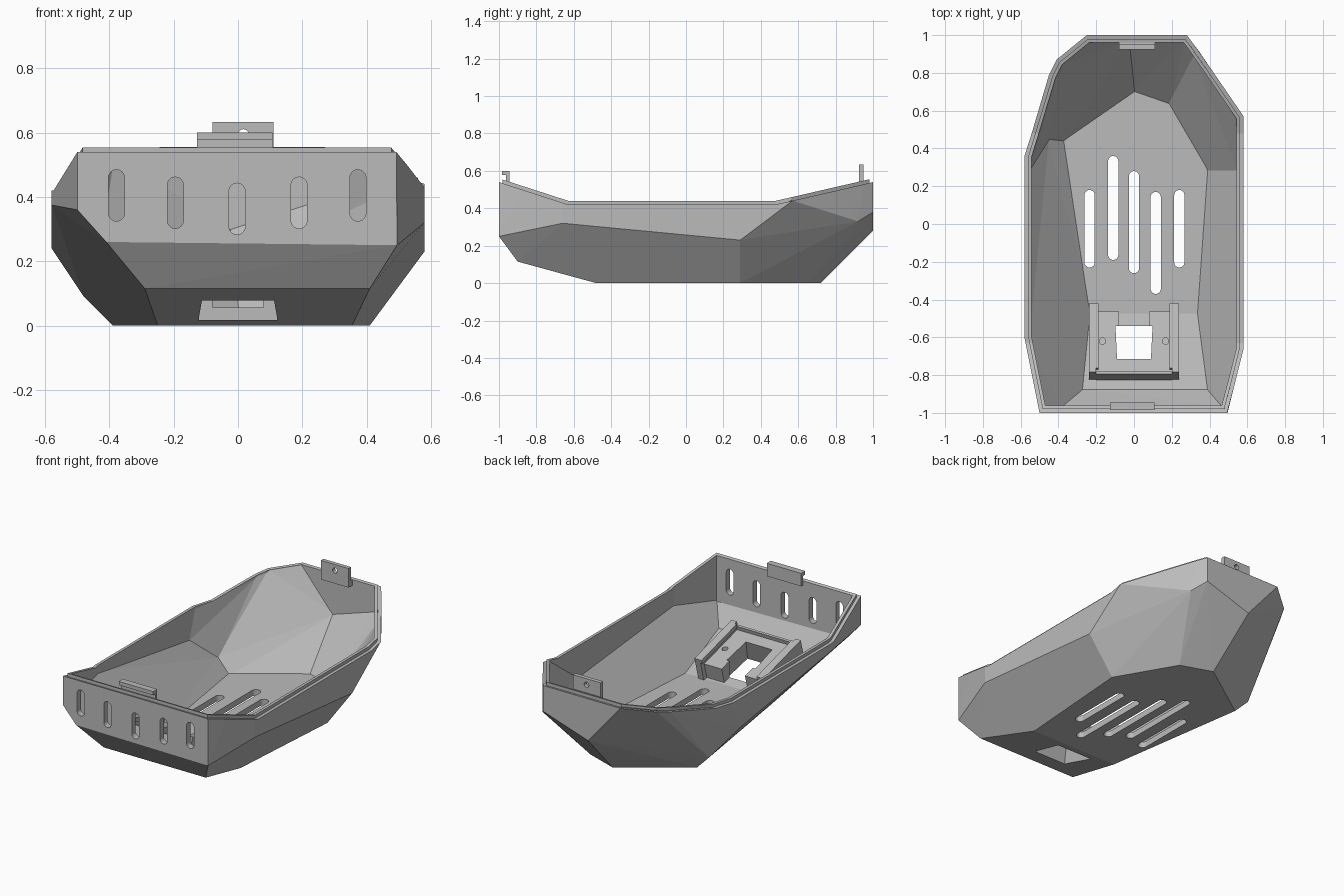
import bpy, bmesh, math
from mathutils import Vector, Matrix

cube = bpy.data.objects.get("Cube")
if cube:
    bpy.data.objects.remove(cube, do_unlink=True)

grey = bpy.data.materials.new("plain grey")
grey.use_nodes = True
grey.diffuse_color = (0.5, 0.5, 0.5, 1)
grey.node_tree.nodes["Principled BSDF"].inputs["Base Color"].default_value = (0.5, 0.5, 0.5, 1)


def to_object(name, bm):
    bmesh.ops.recalc_face_normals(bm, faces=bm.faces)
    mesh = bpy.data.meshes.new(name)
    bm.to_mesh(mesh)
    bm.free()
    mesh.materials.append(grey)
    obj = bpy.data.objects.new(name, mesh)
    bpy.context.collection.objects.link(obj)
    return obj


def convex(name, points):
    """Solid wrapped around a few points."""
    bm = bmesh.new()
    for p in points:
        bm.verts.new(p)
    out = bmesh.ops.convex_hull(bm, input=bm.verts)
    spare = [g for g in out["geom_interior"] + out["geom_unused"] if isinstance(g, bmesh.types.BMVert)]
    bmesh.ops.delete(bm, geom=list(set(spare)), context='VERTS')
    bmesh.ops.dissolve_limit(bm, angle_limit=0.01, verts=bm.verts, edges=bm.edges)
    return to_object(name, bm)


def box(name, x, y, z, matrix=Matrix()):
    return convex(name, [matrix @ Vector((a, b, c)) for a in x for b in y for c in z])


def prism(name, profile, x0, x1):
    """Side profile (y, z) extruded along x."""
    bm = bmesh.new()
    face = bm.faces.new([bm.verts.new((x0, y, z)) for y, z in profile])
    out = bmesh.ops.extrude_face_region(bm, geom=[face])
    moved = [g for g in out["geom"] if isinstance(g, bmesh.types.BMVert)]
    bmesh.ops.translate(bm, verts=moved, vec=(x1 - x0, 0, 0))
    return to_object(name, bm)


def boolean(target, operation, cutter, keep=False):
    mod = target.modifiers.new("cut", 'BOOLEAN')
    mod.operation, mod.object, mod.solver = operation, cutter, 'EXACT'
    bpy.context.view_layer.objects.active = target
    bpy.ops.object.modifier_apply(modifier=mod.name)
    if not keep:
        bpy.data.objects.remove(cutter, do_unlink=True)


def inset_solid(name, planes, distance):
    """Solid bounded by the hull planes pushed inward, open-ended upward."""
    bm = bmesh.new()
    bmesh.ops.create_cube(bm, size=4)
    for co, no in planes:
        bmesh.ops.bisect_plane(bm, geom=bm.verts[:] + bm.edges[:] + bm.faces[:], dist=1e-5,
                               plane_co=co - no * distance, plane_no=no, clear_outer=True)
        bmesh.ops.holes_fill(bm, edges=[e for e in bm.edges if e.is_boundary])
    return to_object(name, bm)


def slot(a, b, radius, axis):
    """Round-ended cutter between two points, through along axis."""
    points = []
    axis = Vector(axis)
    side = Vector((1, 0, 0))
    up = axis.normalized().cross(side)
    for centre in (Vector(a), Vector(b)):
        for i in range(24):
            t = math.tau * i / 24
            p = centre + radius * (side * math.cos(t) + up * math.sin(t))
            points += [p + axis, p - axis]
    return convex("slot_cutter", points)


# Faceted outer form: rim outline with its height, then the lower corners
def rim_height(y):
    return 0.42 + max(0, -0.63 - y) * 0.324 + max(0, y - 0.48) * 0.23


outline = [(-.50, -1), (.49, -1), (.58, -.66), (.58, .57), (.28, 1),
           (-.25, 1), (-.41, .87), (-.45, .79), (-.58, .36), (-.58, -.60)]
lower = [(-.50, -1, .36), (-.41, -1, .26), (.495, -1, .25), (.58, -.66, .32),
         (.58, .29, .23), (.34, .92, .33), (.28, 1, .38), (-.03, 1, .28),
         (-.24, .80, .34), (-.48, .46, .09), (-.58, .30, .24), (-.58, -.60, .375),
         (-.29, -.90, .115), (.41, -.90, .115), (-.25, -.48, 0), (.355, -.48, 0),
         (.41, .29, 0), (.20, .65, 0), (0, .72, 0), (-.39, .45, 0)]
points = [(x, y, z) for x, y in outline for z in (rim_height(y), 0.9)] + lower
shell = convex("shell", points)
planes = [(f.center.copy(), f.normal.copy()) for f in shell.data.polygons if f.normal.z < 0.9]

hollow = inset_solid("hollow_cutter", planes, 0.038)
lip = inset_solid("rim_lip", planes, 0.02)

# Trim the shell to the rim line and add the raised lip
ys = (-1.2, -.63, .48, 1.2)
rim = [(y, rim_height(y)) for y in ys]
boolean(shell, 'INTERSECT', prism("trim", rim + [(1.2, -.2), (-1.2, -.2)], -1, 1))
band = rim[::-1]
boolean(lip, 'INTERSECT',
        prism("trim", [(y, z + .02) for y, z in rim] + [(y, z - .004) for y, z in band], -1, 1))
boolean(lip, 'DIFFERENCE', hollow, keep=True)
boolean(shell, 'DIFFERENCE', hollow)

# Floor vents
for x, y0, y1 in ((-.235, -.23, .18), (-.11, -.19, .36), (0, -.26, .28),
                  (.115, -.37, .17), (.24, -.23, .18)):
    boolean(shell, 'DIFFERENCE', slot((x, y0 + .027, 0), (x, y1 - .027, 0), .027, (0, 0, .1)))

# Front vents
for x, z in ((-.378, .405), (-.195, .382), (-.003, .363), (.19, .382), (.373, .405)):
    boolean(shell, 'DIFFERENCE', slot((x, -1, z - .055), (x, -1, z + .055), .025, (0, .1, 0)))

# Tapered socket opening through the sloping floor and the holder
opening = convex("opening_cutter",
                 [(x * s, y, z) for x, y0, z in ((.135, -.81, -.05), (.08, -.695, .26))
                  for s in (-1, 1) for y in (y0, -.54)])
boolean(shell, 'DIFFERENCE', opening, keep=True)

# Holder lying on the sloping floor: U-shaped plate between two lipped rails
tilt = Matrix.Translation((0, -.48, .037)) @ Matrix.Rotation(math.radians(-15.3), 4, 'X')
holder = box("holder_plate", (-.235, .235), (-.357, -.01), (-.015, .10), tilt)
boolean(holder, 'DIFFERENCE', box("notch", (-.08, .08), (-.24, .1), (-.1, .2), tilt))
boolean(holder, 'DIFFERENCE', opening)
for s in (-1, 1):
    boolean(holder, 'DIFFERENCE', slot((s * .167, -.62, .1), (s * .167, -.62, .1), .017, (0, 0, .3)))
    name = "left" if s > 0 else "right"
    box(name + "_rail", (s * .20, s * .237), (-.357, .02), (-.015, .15), tilt)
    box(name + "_rail_lip", (s * .188, s * .20), (-.335, .02), (.125, .15), tilt)
box("holder_front_wall", (-.20, .20), (-.359, -.345), (-.015, .125), tilt)

# Front hooked clip and rear tab with its hole
prism("front_clip", [(-.963, .52), (-.945, .52), (-.945, .60), (-.985, .60),
                     (-.985, .577), (-.963, .577)], -.127, .108)
tab = box("rear_tab", (-.08, .11), (.925, .95), (.515, .633))
boolean(tab, 'DIFFERENCE', slot((.017, .94, .595), (.017, .94, .595), .016, (0, .1, 0)))
box("rear_tab_foot", (-.08, .11), (.945, .968), (.515, .545))
